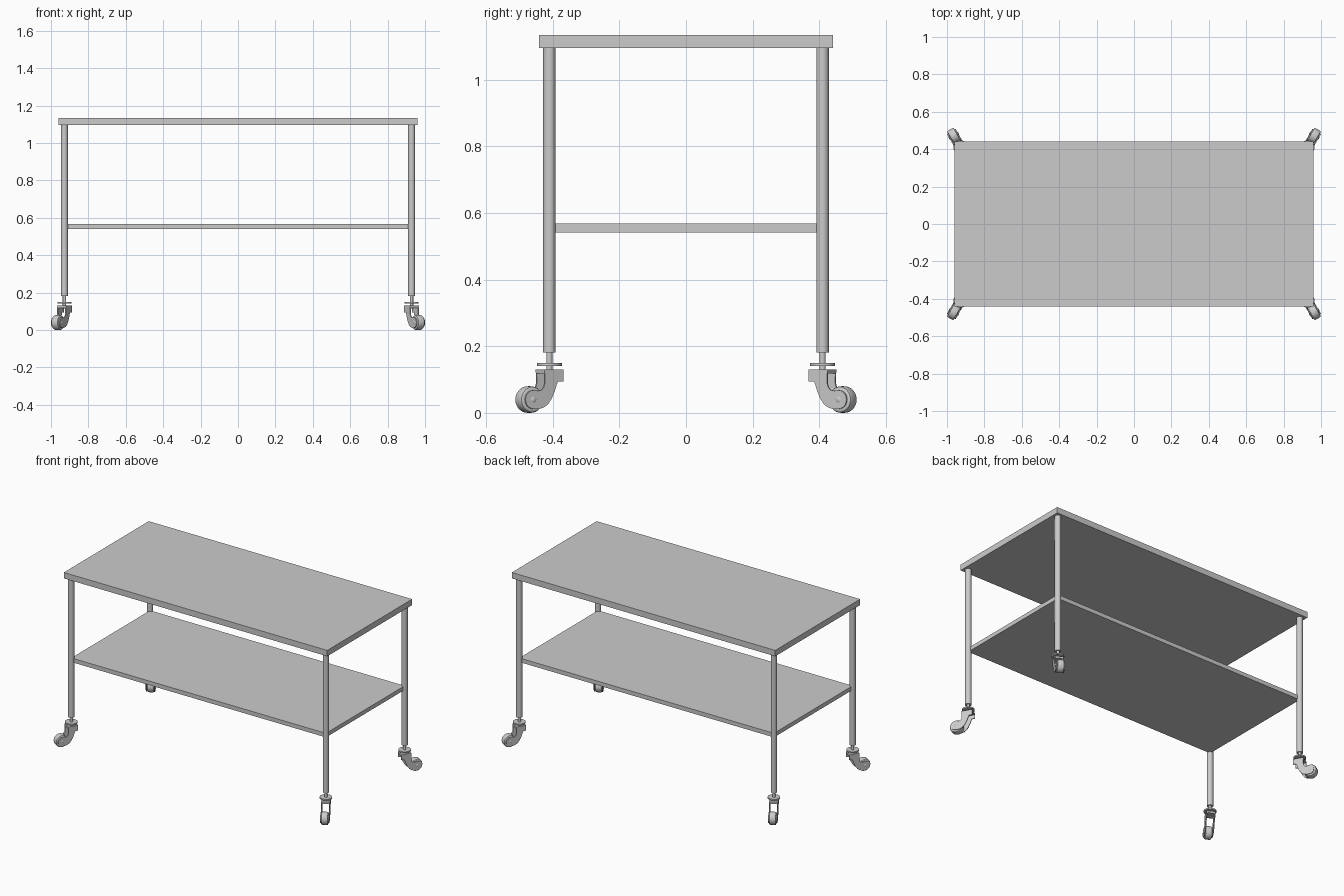
import bpy, bmesh
from math import radians, cos, sin, pi
from mathutils import Matrix, Vector

if "Cube" in bpy.data.objects:
    bpy.data.objects.remove(bpy.data.objects["Cube"])

LX, LY = 0.928, 0.41                      # leg centre
CASTER = Matrix.Translation((LX, LY, 0)) @ Matrix.Rotation(radians(60), 4, 'Z')
LEG = Matrix.Translation((LX, LY, 0))


def finish(name, bm, four=False, smooth=True):
    bmesh.ops.recalc_face_normals(bm, faces=bm.faces[:])
    me = bpy.data.meshes.new(name)
    bm.to_mesh(me)
    bm.free()
    ob = bpy.data.objects.new(name, me)
    bpy.context.collection.objects.link(ob)
    if four:
        m = ob.modifiers.new("mirror", 'MIRROR')
        m.use_axis = (True, True, False)
        m.use_mirror_merge = False
    if smooth:
        bpy.ops.object.select_all(action='DESELECT')
        ob.select_set(True)
        bpy.context.view_layer.objects.active = ob
        bpy.ops.object.shade_smooth_by_angle(angle=radians(35))
    return ob


def box(bm, lo, hi, mat=Matrix()):
    lo, hi = Vector(lo), Vector(hi)
    s = hi - lo
    bmesh.ops.create_cube(bm, size=1, matrix=mat @ Matrix.Translation((lo + hi) / 2)
                          @ Matrix.Diagonal((s.x, s.y, s.z, 1)))


def lathe(bm, profile, mat, n=32):
    """Revolve (radius, height) points about local z, with capped ends."""
    rings = [[bm.verts.new(mat @ Vector((r * cos(2 * pi * i / n), r * sin(2 * pi * i / n), h)))
              for i in range(n)] for r, h in profile]
    for a, b in zip(rings, rings[1:]):
        for i in range(n):
            j = (i + 1) % n
            bm.faces.new((a[i], a[j], b[j], b[i]))
    bm.faces.new(rings[0])
    bm.faces.new(rings[-1])


def plate(bm, outline, y0, y1, mat):
    f = bm.faces.new([bm.verts.new(mat @ Vector((x, y0, z))) for x, z in outline])
    r = bmesh.ops.extrude_face_region(bm, geom=[f])
    vs = [v for v in r['geom'] if isinstance(v, bmesh.types.BMVert)]
    bmesh.ops.translate(bm, verts=vs, vec=mat.to_3x3() @ Vector((0, y1 - y0, 0)))


# table top and lower shelf
for name, x, y, z0, z1 in (("table_top", 0.96, 0.442, 1.096, 1.135),
                           ("lower_shelf", LX, LY, 0.541, 0.568)):
    bm = bmesh.new()
    box(bm, (-x, -y, z0), (x, y, z1))
    finish(name, bm, smooth=False)

# legs
bm = bmesh.new()
lathe(bm, [(0.0187, 0.181), (0.0187, 1.1)], LEG)
finish("legs", bm, True)

# caster stem with its flange
bm = bmesh.new()
lathe(bm, [(0.009, 0.115), (0.009, 0.141), (0.0375, 0.141), (0.0375, 0.15),
           (0.009, 0.15), (0.009, 0.19)], LEG)
finish("caster_stems", bm, True)

# caster fork: two swept side plates and a bridge
outline = [(-0.033, 0.13), (0.032, 0.13), (0.031, 0.09), (0.034, 0.078), (0.042, 0.069), (0.056, 0.066)]
outline += [(0.07 + 0.028 * cos(radians(a)), 0.04 + 0.028 * sin(radians(a))) for a in range(90, -91, -15)]
outline += [(0.05, 0.012), (0.035, 0.016), (0.02, 0.026), (0.007, 0.044), (-0.003, 0.065),
            (-0.01, 0.085), (-0.014, 0.094), (-0.033, 0.095)]
bm = bmesh.new()
plate(bm, outline, 0.0215, 0.027, CASTER)
plate(bm, outline, -0.027, -0.0215, CASTER)
box(bm, (-0.033, -0.0215, 0.118), (0.032, 0.0215, 0.13), CASTER)
finish("caster_forks", bm, True)

# wheel with rounded tyre edges, and axle
AXLE = CASTER @ Matrix.Translation((0.07, 0, 0.04)) @ Matrix.Rotation(radians(90), 4, 'X')
bm = bmesh.new()
half = [(0.024, 0.016), (0.027, 0.021), (0.033, 0.021), (0.0375, 0.0185), (0.0395, 0.014), (0.04, 0.007)]
lathe(bm, half + [(r, -h) for r, h in reversed(half)], AXLE)
finish("caster_wheels", bm, True)

bm = bmesh.new()
lathe(bm, [(0.006, -0.029), (0.009, -0.027), (0.009, 0.027), (0.006, 0.029)], AXLE, 20)
finish("caster_axles", bm, True)
